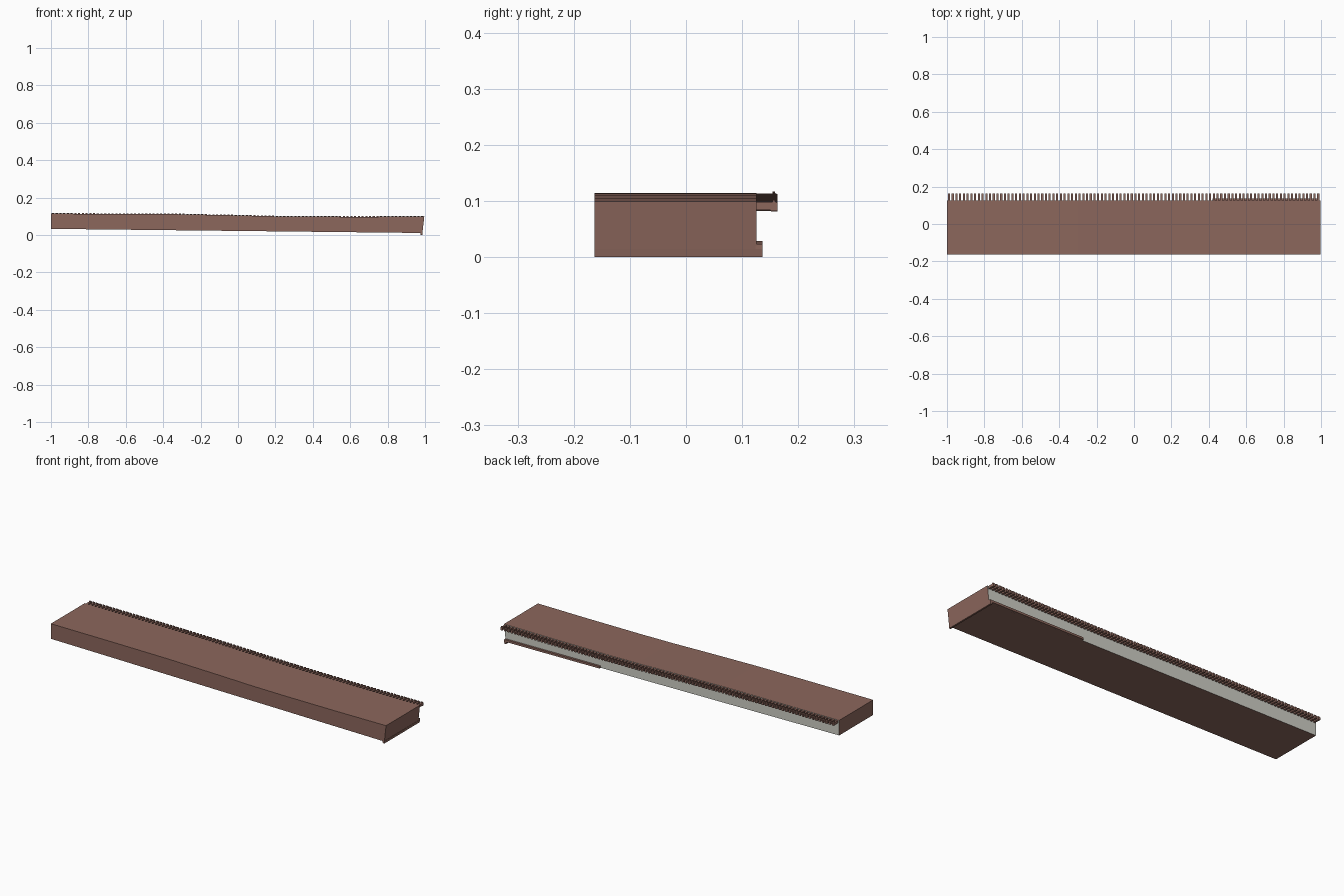
import bpy, bmesh

if "Cube" in bpy.data.objects:
    bpy.data.objects.remove(bpy.data.objects["Cube"])

def material(name, rgb):
    m = bpy.data.materials.new(name)
    m.diffuse_color = (*rgb, 1)
    m.use_nodes = True
    m.node_tree.nodes["Principled BSDF"].inputs["Base Color"].default_value = m.diffuse_color
    return m

BROWN = material("brown", (0.262, 0.135, 0.108))
PALE = material("pale grey", (0.62, 0.62, 0.56))

# gently sagging deck line
TOP = [(-1, .114), (-.95, .114), (-.6, .113), (-.3, .111), (0, .105),
       (.2, .100), (.4, .098), (.7, .0975), (.996, .099)]

def top_z(x):
    for (x0, z0), (x1, z1) in zip(TOP, TOP[1:]):
        if x <= x1:
            return z0 + (z1 - z0) * (x - x0) / (x1 - x0)
    return TOP[-1][1]

def bottom_z(x):
    return .033 - .011 * (x + 1)

def prism(bm, points, offset):
    """Closed polygon extruded along an offset."""
    f = bm.faces.new([bm.verts.new(p) for p in points])
    r = bmesh.ops.extrude_face_region(bm, geom=[f])
    bmesh.ops.translate(bm, vec=offset,
                        verts=[v for v in r["geom"] if isinstance(v, bmesh.types.BMVert)])

def finish(bm, name, mats):
    bmesh.ops.recalc_face_normals(bm, faces=bm.faces)
    me = bpy.data.meshes.new(name)
    bm.to_mesh(me)
    bm.free()
    for m in mats:
        me.materials.append(m)
    ob = bpy.data.objects.new(name, me)
    bpy.context.collection.objects.link(ob)
    return ob

# Main deck body, with a pale back wall
bm = bmesh.new()
outline = TOP + [(.986, .011), (-1, .033)]
prism(bm, [(x, -.1635, z) for x, z in outline], (0, .289, 0))
deck = finish(bm, "deck_body", [BROWN, PALE])
for p in deck.data.polygons:
    p.material_index = 1 if p.normal.y > .9 else 0

# Lip under the right end
bm = bmesh.new()
prism(bm, [(x, -.1635, z) for x, z in
           [(.974, .014), (.977, 0), (.986, 0), (.988, .014)]], (0, .3, 0))
finish(bm, "end_lip", [BROWN])

# Rail low on the back wall
bm = bmesh.new()
prism(bm, [(x, .124, z) for x, z in
           [(.42, bottom_z(.42)), (.987, bottom_z(.987)),
            (.987, .023), (.42, bottom_z(.42) + .011)]], (0, .0125, 0))
finish(bm, "lower_rail", [BROWN])

# Row of small brackets along the top back edge, each with an upturned tip
bm = bmesh.new()
COUNT, WIDTH = 100, .011
for i in range(COUNT):
    x = -.989 + i * 1.974 / (COUNT - 1)
    t = top_z(x)
    side = [(.122, -.015), (.150, -.015), (.152, -.0165), (.1635, -.0165),
            (.1635, -.002), (.159, 0), (.159, .003), (.154, .003),
            (.154, -.001), (.122, -.001)]
    prism(bm, [(x - WIDTH / 2, y, t + z) for y, z in side], (WIDTH, 0, 0))
finish(bm, "edge_brackets", [BROWN])
